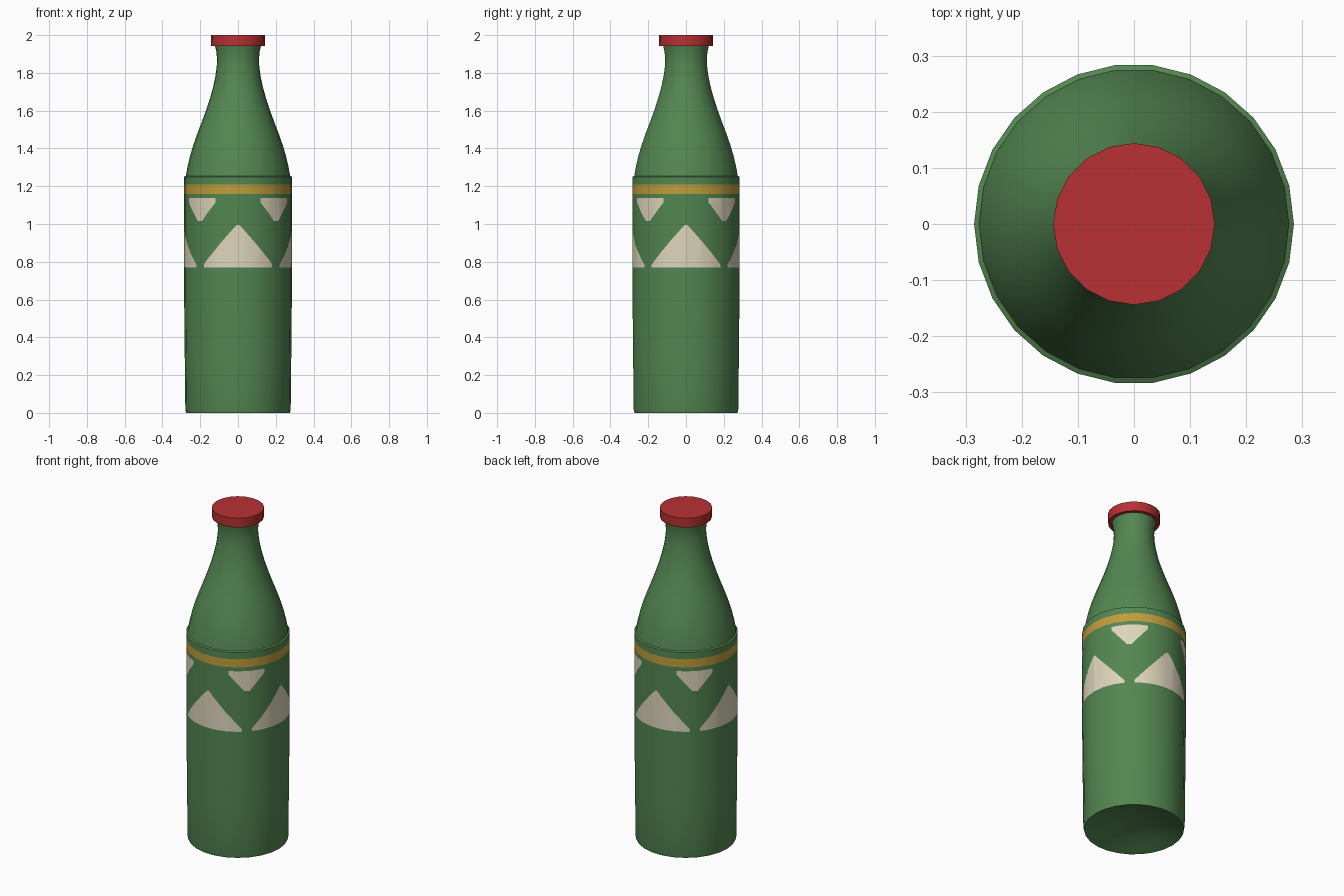
import bpy, bmesh, math

if "Cube" in bpy.data.objects:
    bpy.data.objects.remove(bpy.data.objects["Cube"])

SIDES = 26
STEP = 2 * math.pi / SIDES
BODY_R = 0.285


def material(name, rgb):
    m = bpy.data.materials.new(name)
    m.diffuse_color = (*rgb, 1)
    m.use_nodes = True
    m.node_tree.nodes["Principled BSDF"].inputs["Base Color"].default_value = m.diffuse_color
    return m


green = material("bottle green", (0.088, 0.24, 0.083))
gold = material("band gold", (0.53, 0.34, 0.045))
cream = material("label cream", (0.73, 0.67, 0.50))
red = material("cap red", (0.48, 0.03, 0.033))


def finish(bm, name, mats, angle=35):
    me = bpy.data.meshes.new(name)
    bm.to_mesh(me)
    bm.free()
    ob = bpy.data.objects.new(name, me)
    bpy.context.collection.objects.link(ob)
    for m in mats:
        me.materials.append(m)
    bpy.ops.object.select_all(action='DESELECT')
    bpy.context.view_layer.objects.active = ob
    ob.select_set(True)
    bpy.ops.object.shade_smooth_by_angle(angle=math.radians(angle))
    return ob


def lathe(name, profile, sides, mats, rule=None):
    """Revolve (radius, z) points; radius 0 closes to a pole."""
    bm = bmesh.new()
    rings = []
    for r, z in profile:
        n = sides if r else 1
        rings.append([bm.verts.new((r * math.cos(2 * math.pi * i / sides),
                                    r * math.sin(2 * math.pi * i / sides), z)) for i in range(n)])
    for a, b in zip(rings, rings[1:]):
        for i in range(sides):
            j = (i + 1) % sides
            quad = [a[i % len(a)], a[j % len(a)], b[j % len(b)], b[i % len(b)]]
            f = bm.faces.new(list(dict.fromkeys(quad)))
            if rule:
                f.material_index = rule(f.calc_center_median().z)
    bmesh.ops.recalc_face_normals(bm, faces=bm.faces)
    return finish(bm, name, mats)


# bottle with hollowed base, label body, sloping shoulder and neck
bottle = [(0, 0.06), (0.10, 0.052), (0.19, 0.03), (0.25, 0.008), (0.275, 0),
          (0.279, 0.02), (0.282, 0.3), (BODY_R, 0.6), (BODY_R, 1.16), (BODY_R, 1.21),
          (BODY_R, 1.25), (0.276, 1.255), (0.268, 1.30), (0.254, 1.36), (0.236, 1.42),
          (0.215, 1.48), (0.192, 1.54), (0.170, 1.60), (0.150, 1.66), (0.133, 1.72),
          (0.120, 1.78), (0.113, 1.83), (0.111, 1.87), (0.114, 1.91), (0.122, 1.945), (0, 1.95)]
lathe("bottle", bottle, SIDES, [green, gold], lambda z: int(1.17 < z < 1.20))

# cap
lathe("cap", [(0, 1.943), (0.143, 1.943), (0.144, 2.0), (0, 2.0)], 20, [red])


def on_body(a, z):
    """Point just outside the many-sided body wall."""
    r = BODY_R * math.cos(STEP / 2) / math.cos(a % STEP - STEP / 2) + 0.0015
    return (r * math.cos(a), r * math.sin(a), z)


def triangles(name, start, half_deg, tip_deg, base_z, shoulder_z, tip_z):
    """Four blunt triangular plates wrapped round the body."""
    bm = bmesh.new()
    half, tip = math.radians(half_deg), math.radians(tip_deg)
    for k in range(4):
        mid = math.radians(start + 90 * k)
        cuts = {round(mid + s, 6) for s in (-half, -tip, tip, half)}
        first = math.ceil((mid - half) / STEP * 2)
        last = math.floor((mid + half) / STEP * 2)
        cuts |= {round(i * STEP / 2, 6) for i in range(first, last + 1)}
        cols = []
        for a in sorted(cuts):
            t = min(1, max(0, (half - abs(a - mid)) / (half - tip)))
            edge = shoulder_z + (tip_z - shoulder_z) * t
            lo, hi = sorted((base_z, edge))
            cols.append([bm.verts.new(on_body(a, z)) for z in (lo, hi)])
        for p, q in zip(cols, cols[1:]):
            bm.faces.new((p[0], q[0], q[1], p[1]))
    finish(bm, name, [cream])


# label pattern: large upright and small inverted triangles
triangles("large_triangles", 0, 39.5, 1.5, 0.77, 0.785, 0.995)
triangles("small_triangles", 45, 20.5, 3.0, 1.137, 1.115, 1.015)
